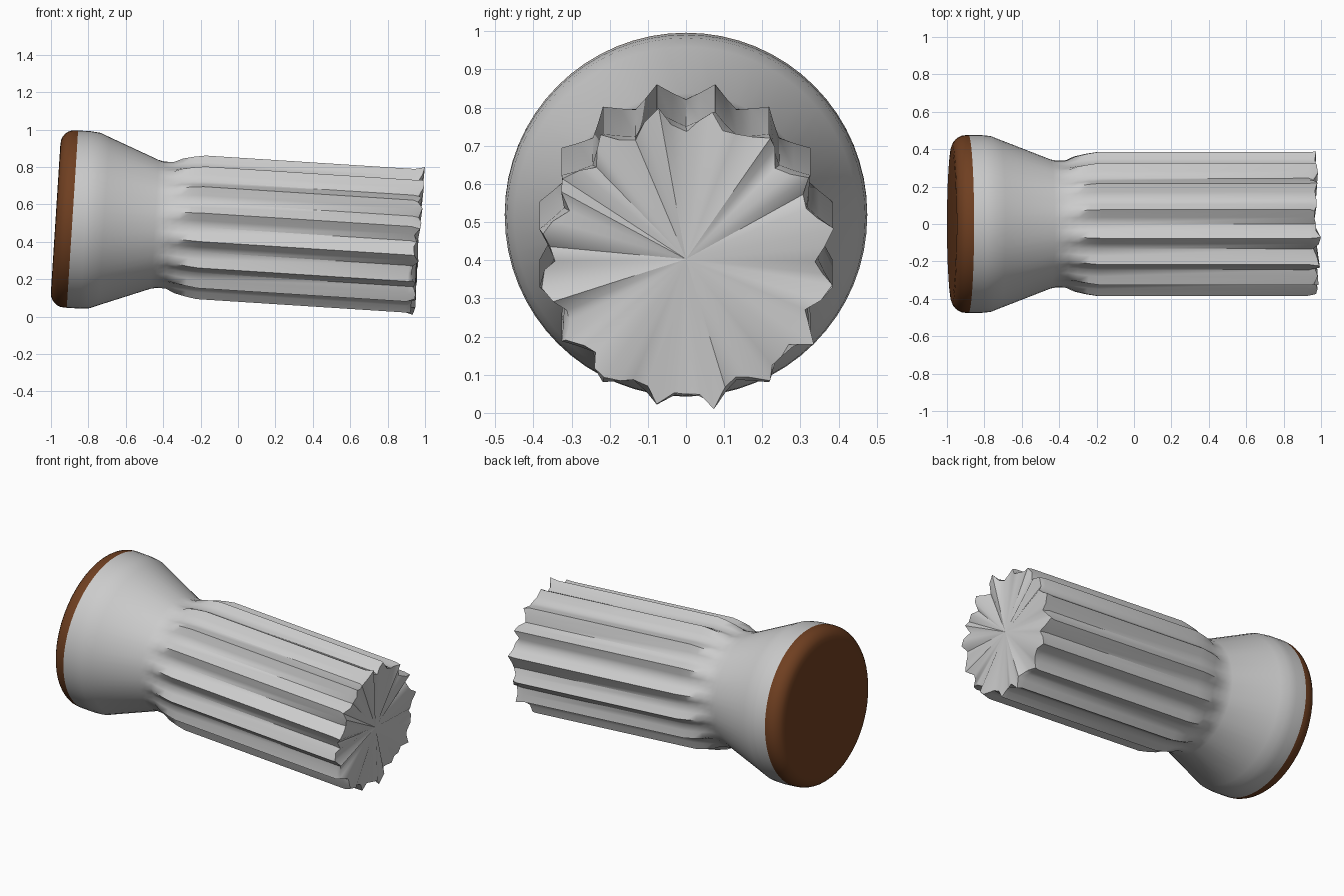
import bpy, bmesh, math, random
from mathutils import Vector

if "Cube" in bpy.data.objects:
    bpy.data.objects.remove(bpy.data.objects["Cube"])

random.seed(7)
TILT = 0.064
ORIGIN = Vector((-0.975, 0, 0.527))
AXIS = Vector((math.cos(TILT), 0, -math.sin(TILT)))
UP = Vector((math.sin(TILT), 0, math.cos(TILT)))
SIDE = Vector((0, 1, 0))
RIDGES, SEG = 16, 64


def point(s, r, a):
    return ORIGIN + AXIS * s + (SIDE * math.sin(a) + UP * math.cos(a)) * r


def build(name, rings, start_cap=None, end_cap=None):
    """Skin rings of points; optionally close an end with a fan."""
    bm = bmesh.new()
    loops = [[bm.verts.new(p) for p in ring] for ring in rings]
    for a, b in zip(loops, loops[1:]):
        for i in range(SEG):
            j = (i + 1) % SEG
            bm.faces.new((a[i], a[j], b[j], b[i]))
    for loop, s in ((loops[0], start_cap), (loops[-1], end_cap)):
        if s is not None:
            c = bm.verts.new(point(s, 0, 0))
            for i in range(SEG):
                bm.faces.new((loop[i], loop[(i + 1) % SEG], c))
    bmesh.ops.recalc_face_normals(bm, faces=bm.faces)
    me = bpy.data.meshes.new(name)
    bm.to_mesh(me)
    bm.free()
    ob = bpy.data.objects.new(name, me)
    bpy.context.collection.objects.link(ob)
    bpy.ops.object.select_all(action='DESELECT')
    ob.select_set(True)
    bpy.context.view_layer.objects.active = ob
    bpy.ops.object.shade_smooth_by_angle(angle=math.radians(50))
    return ob


ANGLES = [2 * math.pi * i / SEG for i in range(SEG)]

# Rounded brown end cap
profile = [(0.0, 0.39)]
for k in range(1, 7):
    t = k / 6 * math.pi / 2
    profile.append((0.075 * (1 - math.cos(t)), 0.40 + 0.075 * math.sin(t)))
profile.append((0.09, 0.475))
cap = build("end_cap", [[point(s, r, a) for a in ANGLES] for s, r in profile],
            start_cap=0.0)
brown = bpy.data.materials.new("brown")
brown.diffuse_color = (0.16, 0.05, 0.015, 1)
brown.use_nodes = True
brown.node_tree.nodes["Principled BSDF"].inputs["Base Color"].default_value = brown.diffuse_color
cap.data.materials.append(brown)

# Flared body running into a fluted, roughly cut sleeve: (s, valley r, peak r)
body = [(0.09, 0.475, 0.475), (0.16, 0.475, 0.475), (0.21, 0.470, 0.470),
        (0.26, 0.450, 0.450), (0.53, 0.345, 0.345), (0.56, 0.339, 0.342),
        (0.61, 0.333, 0.345), (0.66, 0.337, 0.368), (0.72, 0.342, 0.382),
        (0.78, 0.345, 0.392), (1.90, 0.346, 0.392)]


def flute(i):
    """1 on a ridge, 0 in a groove; ridges sit half a step off the top."""
    return (0.0, 0.4, 1.0, 0.4)[i % (SEG // RIDGES)]


rings = [[point(s, lo + (hi - lo) * flute(i), a) for i, a in enumerate(ANGLES)]
         for s, lo, hi in body]
rings.append([point(1.935 + random.uniform(-0.018, 0.02),
                    0.346 + 0.046 * flute(i) + random.uniform(-0.016, 0.012),
                    a + random.uniform(-0.02, 0.02))
              for i, a in enumerate(ANGLES)])
build("fluted_body", rings, end_cap=1.94)
